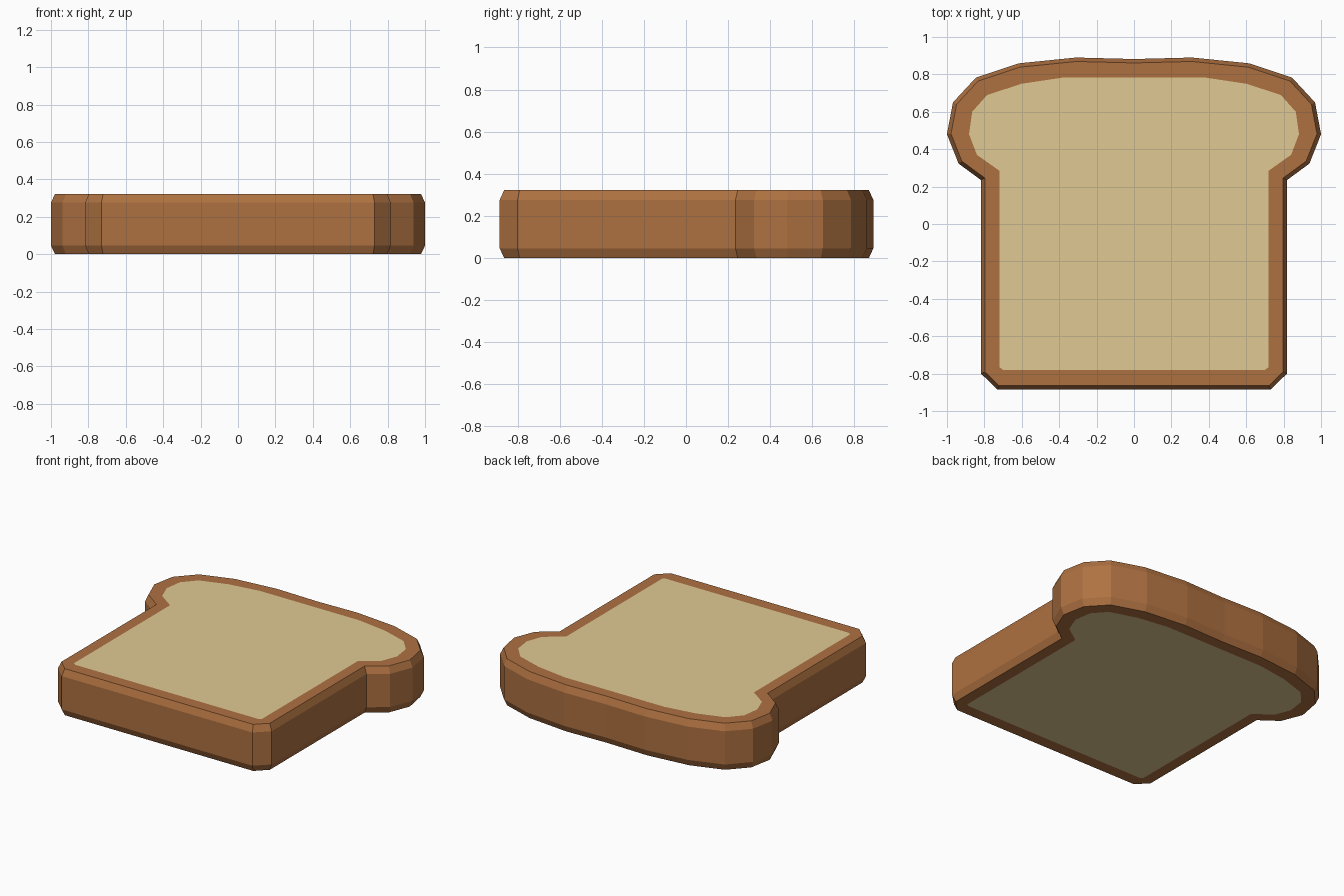
import bpy, bmesh
from mathutils import Vector

if "Cube" in bpy.data.objects:
    bpy.data.objects.remove(bpy.data.objects["Cube"])


def material(name, rgb):
    m = bpy.data.materials.new(name)
    lin = [((c / 255 + 0.055) / 1.055) ** 2.4 for c in rgb]
    m.diffuse_color = (*lin, 1)
    m.use_nodes = True
    m.node_tree.nodes["Principled BSDF"].inputs["Base Color"].default_value = m.diffuse_color
    return m


def mirrored(half):
    # right half runs from top centre clockwise; the left half is its mirror
    return [Vector(p) for p in half] + [Vector((-x, y)) for x, y in reversed(half[1:])]


def inset(loop, d):
    # mitred inward offset of a clockwise outline
    out = []
    n = len(loop)
    for i, p in enumerate(loop):
        a = (p - loop[i - 1]).normalized()
        b = (loop[(i + 1) % n] - p).normalized()
        na, nb = Vector((a.y, -a.x)), Vector((b.y, -b.x))
        out.append(p + (na + nb) * (d / (1 + na.dot(nb))))
    return out


crust = material("crust brown", (174, 113, 65))
crumb = material("crumb cream", (225, 201, 147))

# slice outline and the matching outline of the pale crumb
outer = mirrored([(0, .882), (.31, .89), (.615, .859), (.845, .783), (.968, .65),
                  (1, .48), (.938, .323), (.818, .235), (.818, -.80), (.73, -.885)])
inner = mirrored([(0, .783), (.38, .783), (.60, .75), (.785, .69), (.865, .60),
                  (.882, .48), (.84, .37), (.72, .285), (.72, -.765), (.70, -.78)])
rim = inset(outer, .021)

# stacked rings: bottom crumb, bottom rim, wall, top rim, top crumb
bm = bmesh.new()
rings = [[bm.verts.new((p.x, p.y, z)) for p in loop] for loop, z in
         ((inner, 0), (rim, 0), (outer, .046), (outer, .276), (rim, .322), (inner, .322))]
n = len(outer)
for low, high in zip(rings, rings[1:]):
    for i in range(n):
        j = (i + 1) % n
        bm.faces.new((low[i], high[i], high[j], low[j]))

# crumb faces on both sides
for ring in (rings[0], rings[-1]):
    bm.faces.new(ring).material_index = 1
bmesh.ops.recalc_face_normals(bm, faces=bm.faces)

mesh = bpy.data.meshes.new("bread_slice")
bm.to_mesh(mesh)
bm.free()
mesh.materials.append(crust)
mesh.materials.append(crumb)
bpy.context.collection.objects.link(bpy.data.objects.new("bread_slice", mesh))
